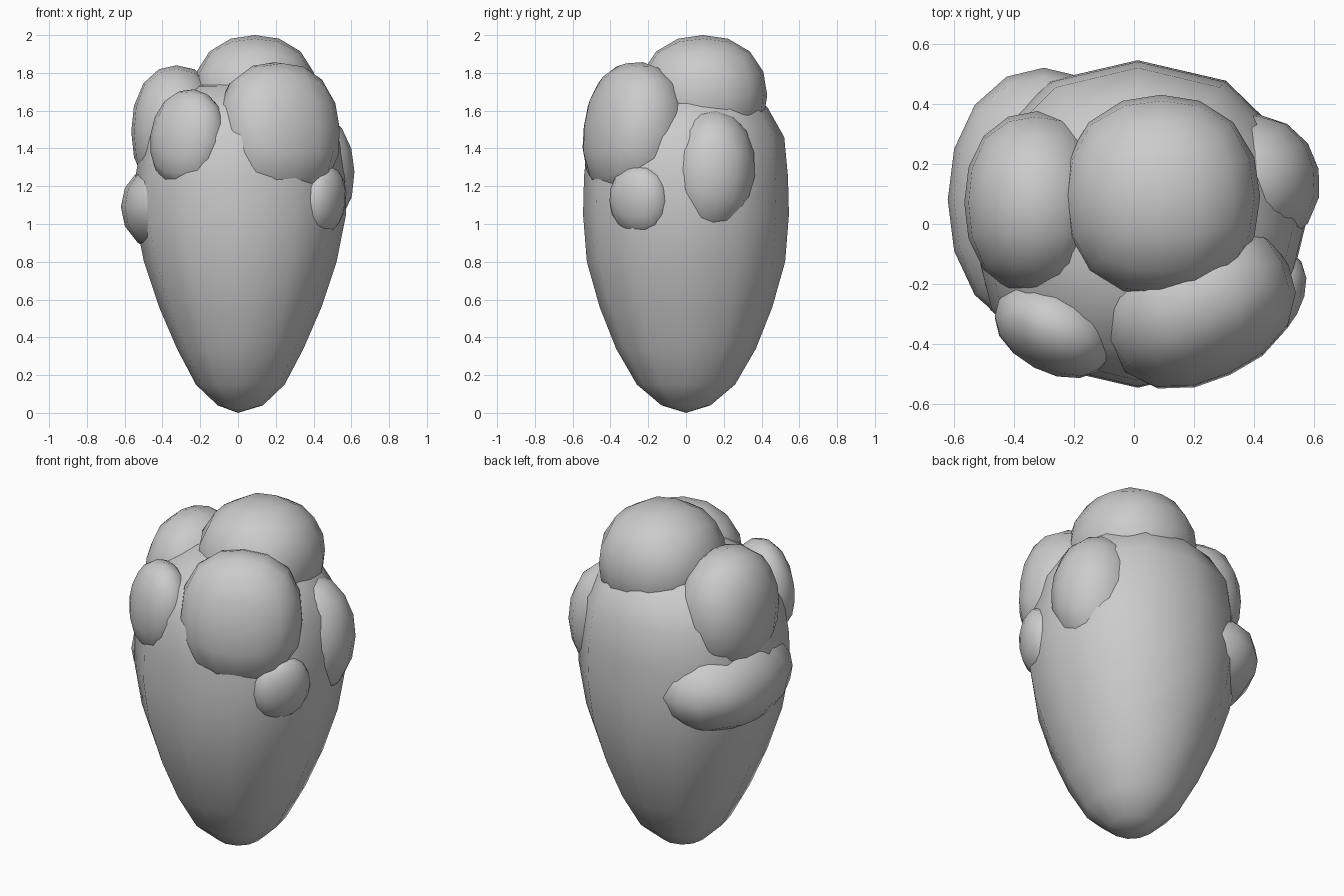
import bpy, bmesh
from math import sin, cos, tan, pi, radians
from mathutils import Vector, Euler

if "Cube" in bpy.data.objects:
    bpy.data.objects.remove(bpy.data.objects["Cube"])


def finish(name, bm):
    bmesh.ops.recalc_face_normals(bm, faces=bm.faces)
    for f in bm.faces:
        f.smooth = True
    mesh = bpy.data.meshes.new(name)
    bm.to_mesh(mesh)
    bm.free()
    ob = bpy.data.objects.new(name, mesh)
    bpy.context.collection.objects.link(ob)
    return ob


def signed_pow(v, p):
    return abs(v) ** p * (1 if v >= 0 else -1)


# Tapered egg body: (height, half width, half depth) rings closed by two poles
def body(rings, bottom, top, shift=0.012, sides=12):
    bm = bmesh.new()
    loops = []
    for z, rx, ry in rings:
        loops.append([bm.verts.new((shift + rx * signed_pow(cos(2 * pi * i / sides), 0.93),
                                    ry * signed_pow(sin(2 * pi * i / sides), 0.93), z))
                      for i in range(sides)])
    low, high = bm.verts.new((0, 0, bottom)), bm.verts.new((0, 0, top))
    for i in range(sides):
        j = (i + 1) % sides
        for a, b in zip(loops, loops[1:]):
            bm.faces.new((a[i], a[j], b[j], b[i]))
        bm.faces.new((low, loops[0][j], loops[0][i]))
        bm.faces.new((high, loops[-1][i], loops[-1][j]))
    return finish("body", bm)


# Rounded lump: a cube-based sphere, slightly boxy
def lump(name, centre, radii, turn=(0, 0, 0), power=2.2):
    bm = bmesh.new()
    bmesh.ops.create_cube(bm, size=2)
    bmesh.ops.subdivide_edges(bm, edges=bm.edges[:], cuts=3, use_grid_fill=True)
    rot = Euler([radians(a) for a in turn]).to_matrix()
    for v in bm.verts:
        p = Vector([tan(c * pi / 4) for c in v.co])
        p /= sum(abs(c) ** power for c in p) ** (1 / power)
        v.co = rot @ Vector([c * r for c, r in zip(p, radii)]) + Vector(centre)
    return finish(name, bm)


body([(0.04, 0.12, 0.13), (0.15, 0.235, 0.26), (0.34, 0.335, 0.37),
      (0.56, 0.43, 0.457), (0.80, 0.51, 0.525), (1.05, 0.56, 0.545),
      (1.25, 0.555, 0.54), (1.46, 0.52, 0.52), (1.62, 0.42, 0.43),
      (1.73, 0.24, 0.25)], 0.0, 1.78)

# Lumps crowding the upper half
lump("top_lump", (0.09, 0.09, 1.68), (0.33, 0.34, 0.32))
lump("front_right_lump", (0.215, -0.275, 1.49), (0.33, 0.245, 0.37), (-8, 0, 25), 2.3)
lump("front_left_lump", (-0.265, -0.35, 1.45), (0.21, 0.145, 0.265), (-4, 6, -28), 2.1)
lump("upper_left_lump", (-0.325, 0.07, 1.49), (0.24, 0.305, 0.35))
lump("left_lump", (-0.3, 0.08, 1.09), (0.32, 0.44, 0.265), power=2.1)
lump("right_lump", (0.365, 0.13, 1.27), (0.255, 0.235, 0.34), (-4, 0, 12), 2.1)
lump("lower_right_lump", (0.445, -0.245, 1.125), (0.11, 0.17, 0.19), (0, 8, -28), 2.1)
